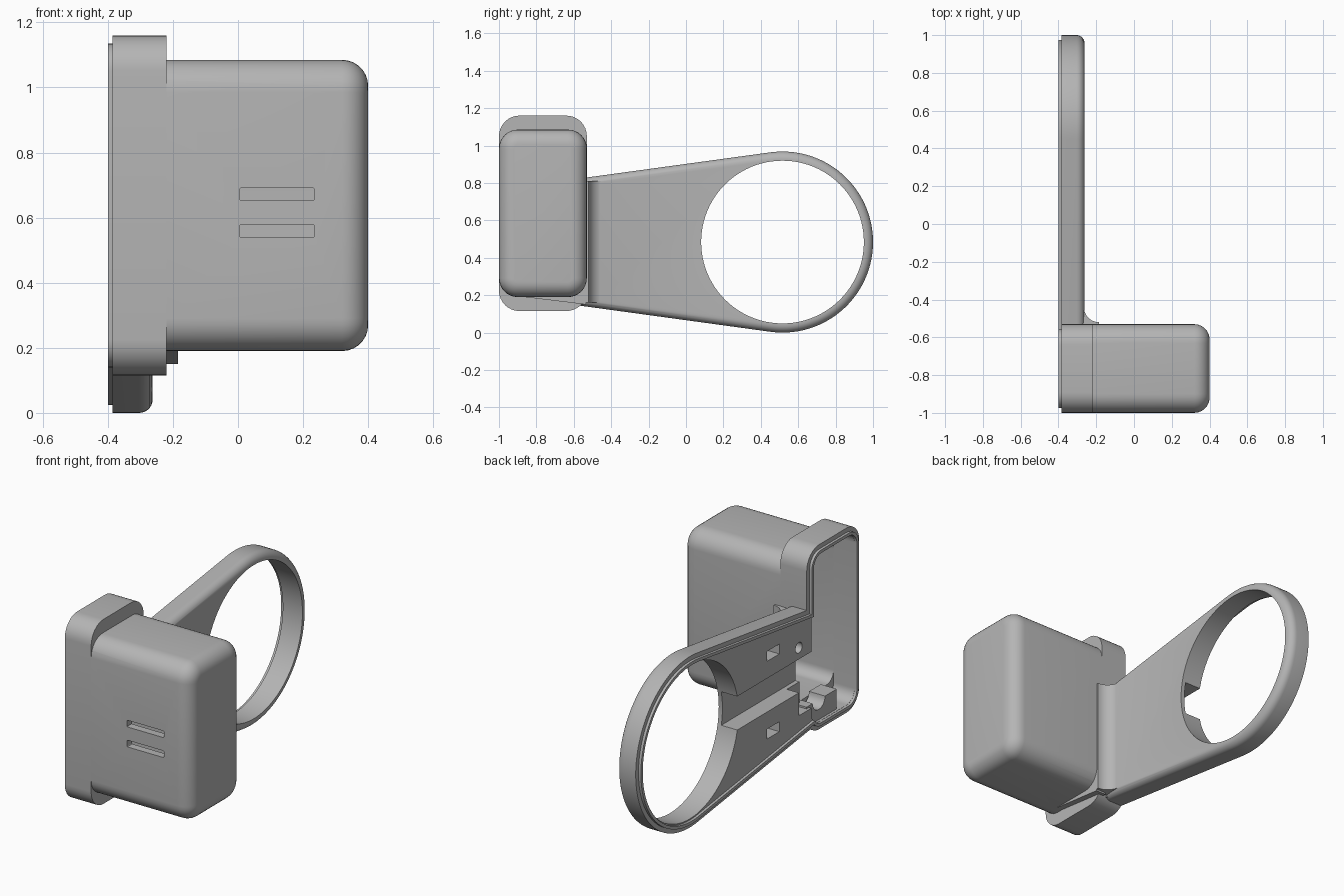
import bpy, bmesh, math
from math import cos, sin, pi, radians
from mathutils import Vector

if "Cube" in bpy.data.objects:
    bpy.data.objects.remove(bpy.data.objects["Cube"], do_unlink=True)

# One plain grey plastic
GREY = (0.46, 0.46, 0.46, 1)
mat = bpy.data.materials.new("grey_plastic")
mat.use_nodes = True
mat.diffuse_color = GREY
mat.node_tree.nodes["Principled BSDF"].inputs["Base Color"].default_value = GREY

RING_Y, RING_Z, RING_R, HOLE_R = 0.516, 0.484, 0.484, 0.435
BACK = -0.385


def arc(cx, cy, r, a0, a1, n):
    return [(cx + r * cos(radians(a0 + (a1 - a0) * i / n)),
             cy + r * sin(radians(a0 + (a1 - a0) * i / n))) for i in range(n + 1)]


def round_rect(a0, a1, b0, b1, r, n=8):
    return (arc(a1 - r, b1 - r, r, 0, 90, n) + arc(a0 + r, b1 - r, r, 90, 180, n)
            + arc(a0 + r, b0 + r, r, 180, 270, n) + arc(a1 - r, b0 + r, r, 270, 360, n))


def arm_outline(r, y_end):
    """Rounded head with two tangent edges that converge toward the box."""
    t = 97.8
    head = arc(RING_Y, RING_Z, r, -t, t, 72)
    ty, tz = head[-1]
    z_top = tz - (ty - y_end) * math.tan(radians(t - 90))
    return head + [(y_end, z_top), (y_end, 2 * RING_Z - z_top)]


def prism(name, outline, lo, hi, axis="x", bevel=0.0):
    """Extrude an outline along an axis, optionally rounding the far rim."""
    place = {"x": lambda p, h: (h, p[0], p[1]),
             "y": lambda p, h: (p[0], h, p[1]),
             "z": lambda p, h: (p[0], p[1], h)}[axis]
    bm = bmesh.new()
    base = [bm.verts.new(place(p, lo)) for p in outline]
    top = [bm.verts.new(place(p, hi)) for p in outline]
    bm.faces.new(base)
    bm.faces.new(top)
    for i in range(len(base)):
        j = (i + 1) % len(base)
        bm.faces.new((base[i], base[j], top[j], top[i]))
    bmesh.ops.recalc_face_normals(bm, faces=bm.faces)
    if bevel:
        rim = [e for e in bm.edges if all(v in top for v in e.verts)]
        bmesh.ops.bevel(bm, geom=rim, offset=bevel, segments=7,
                        profile=0.5, affect="EDGES")
    mesh = bpy.data.meshes.new(name)
    bm.to_mesh(mesh)
    bm.free()
    mesh.materials.append(mat)
    obj = bpy.data.objects.new(name, mesh)
    bpy.context.collection.objects.link(obj)
    return obj


def block(name, x, y, z):
    return prism(name, [(y[0], z[0]), (y[1], z[0]), (y[1], z[1]), (y[0], z[1])], *x)


def combine(target, tool, operation):
    """Apply a boolean and discard the tool."""
    mod = target.modifiers.new("combine", "BOOLEAN")
    mod.operation, mod.object, mod.solver = operation, tool, "EXACT"
    bpy.context.view_layer.update()
    deps = bpy.context.evaluated_depsgraph_get()
    mesh = bpy.data.meshes.new_from_object(target.evaluated_get(deps))
    target.modifiers.clear()
    target.data = mesh
    bpy.data.objects.remove(tool, do_unlink=True)


def flange_outline(inset):
    return round_rect(-1 + inset, -0.53 - inset, 0.115 + inset, 1.16 - inset, 0.11 - inset)


# Housing: flange, rounded box, ring arm and the fillet between them
housing = prism("housing", flange_outline(0), BACK, -0.22)
box = prism("box", round_rect(-0.9995, -0.5305, 0.19, 1.085, 0.1), -0.3, 0.4, bevel=0.08)
arm = prism("arm", arm_outline(RING_R, -0.63), BACK, -0.262, bevel=0.042)
fillet = prism("fillet", arc(-0.185, -0.44, 0.08, 180, 270, 8)
               + [(-0.185, -0.56), (-0.29, -0.56), (-0.29, -0.44)], 0.16, 0.81, "z")
wedge = prism("wedge", [(-0.88, 0.192), (-0.535, 0.15), (-0.535, 0.25), (-0.88, 0.25)],
              -0.25, -0.185)
for part in (box, arm, fillet, wedge):
    combine(housing, part, "UNION")

# Hollow interior, ring opening and cable channel
cutters = [
    prism("flange_cavity", flange_outline(0.043), -0.5, -0.255),
    prism("box_cavity", round_rect(-0.956, -0.575, 0.235, 1.04, 0.06), -0.4, 0.36),
    prism("ring_hole", arc(RING_Y, RING_Z, HOLE_R, 0, 356.25, 95), -0.6, 0.1),
    block("channel", (-0.5, -0.285), (-0.62, 0.2), (0.39, 0.58)),
    block("clip_recess", (-0.5, -0.31), (-0.62, -0.46), (0.26, 0.4)),
    prism("screw_hole", arc(-0.46, 0.645, 0.03, 0, 345, 23), -0.5, -0.31),
]
# Blind pockets on the arm and vent slots in the front wall
for z in (0.265, 0.705):
    cutters.append(block("pocket", (-0.5, -0.31), (-0.285, -0.175), (z - 0.028, z + 0.028)))
for z in (0.559, 0.672):
    cutters.append(prism("vent_slot", round_rect(0.005, 0.235, z - 0.019, z + 0.019, 0.005, 3),
                         -1.1, -0.9, "y"))
for cutter in cutters:
    combine(housing, cutter, "DIFFERENCE")

# Raised lip following the whole back outline
lip = prism("back_lip", flange_outline(0.025), -0.40, BACK + 0.001)
combine(lip, prism("lip_arm", arm_outline(RING_R - 0.025, -0.63), -0.40, BACK + 0.001), "UNION")
combine(lip, prism("lip_inner", flange_outline(0.042), -0.5, -0.3), "DIFFERENCE")
combine(lip, prism("lip_inner_arm", arm_outline(RING_R - 0.042, -0.75), -0.5, -0.3), "DIFFERENCE")

# Saddle bracket inside the opening
bracket = block("cable_saddle", (-0.37, -0.27), (-0.82, -0.55), (0.15, 0.27))
combine(bracket, prism("saddle_cut", arc(-0.66, 0.27, 0.055, 0, 345, 23), -0.5, -0.2), "DIFFERENCE")

# Smooth shading with sharp edges kept
bpy.ops.object.select_all(action="DESELECT")
for obj in (housing, lip, bracket):
    obj.select_set(True)
bpy.context.view_layer.objects.active = housing
bpy.ops.object.shade_smooth_by_angle(angle=radians(30))
